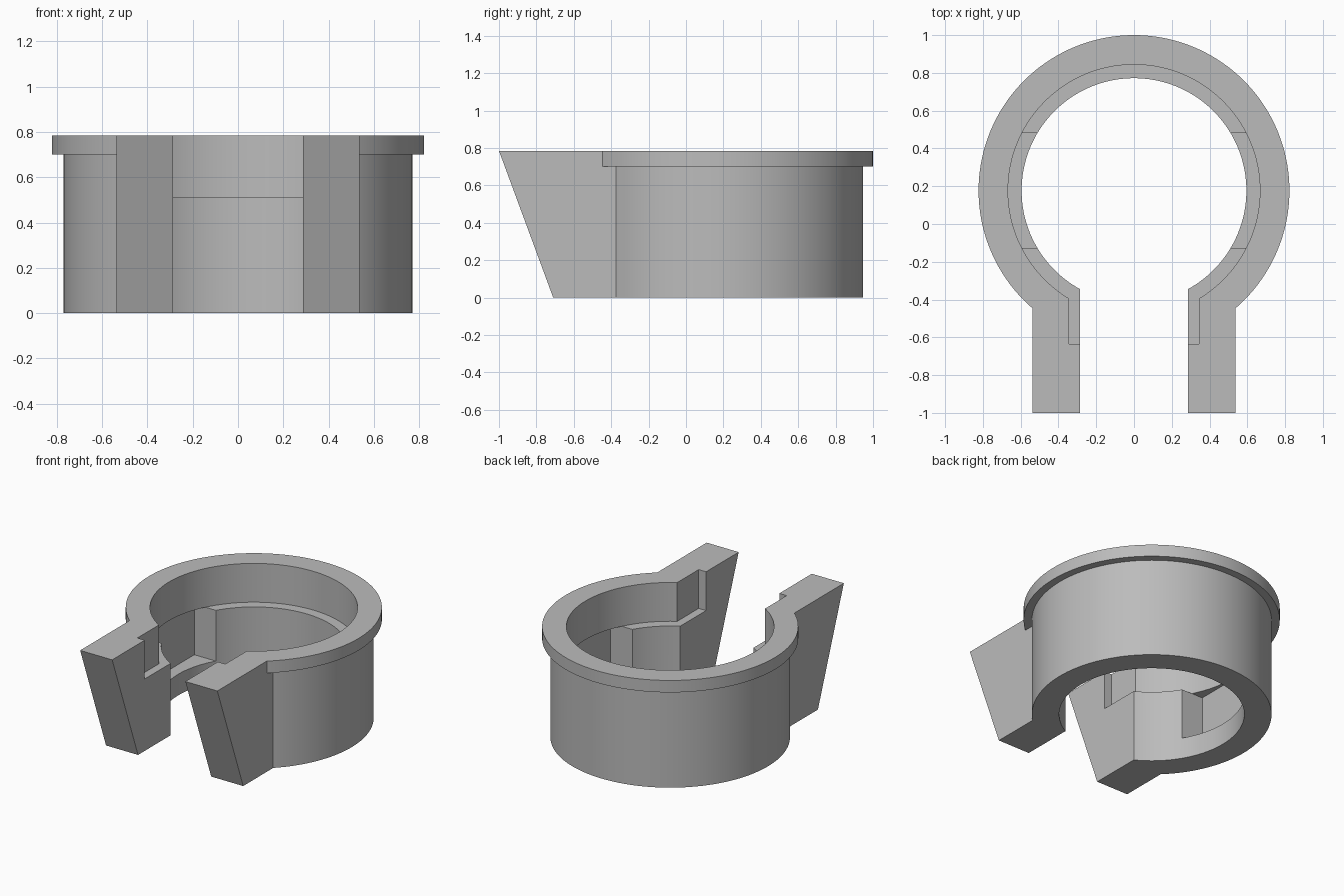
import bpy
import bmesh
from mathutils import Matrix, Vector

cube = bpy.data.objects.get("Cube")
if cube:
    bpy.data.objects.remove(cube, do_unlink=True)

H = 0.785        # total height
LEDGE = 0.51     # height of the inner ledge
CY = 0.177       # ring axis position in y


def finish(name, bm):
    bmesh.ops.recalc_face_normals(bm, faces=bm.faces)
    mesh = bpy.data.meshes.new(name)
    bm.to_mesh(mesh)
    bm.free()
    obj = bpy.data.objects.new(name, mesh)
    bpy.context.collection.objects.link(obj)
    return obj


def cylinder(name, radius, z0, z1):
    bm = bmesh.new()
    bmesh.ops.create_cone(bm, cap_ends=True, segments=144, radius1=radius, radius2=radius,
                          depth=z1 - z0, matrix=Matrix.Translation((0, CY, (z0 + z1) / 2)))
    return finish(name, bm)


def prism(name, half_width, profile):
    """Extrude a (y, z) profile across x, symmetric about x = 0."""
    bm = bmesh.new()
    face = bm.faces.new([bm.verts.new((-half_width, y, z)) for y, z in profile])
    ext = bmesh.ops.extrude_face_region(bm, geom=[face])
    verts = [g for g in ext["geom"] if isinstance(g, bmesh.types.BMVert)]
    bmesh.ops.translate(bm, verts=verts, vec=Vector((2 * half_width, 0, 0)))
    return finish(name, bm)


def block(name, half_width, y0, y1, z0, z1):
    return prism(name, half_width, [(y0, z0), (y1, z0), (y1, z1), (y0, z1)])


def combine(target, tool, operation):
    tool.hide_render = True
    mod = target.modifiers.new(tool.name, 'BOOLEAN')
    mod.operation = operation
    mod.solver = 'EXACT'
    mod.object = tool
    bpy.context.view_layer.objects.active = target
    bpy.ops.object.modifier_apply(modifier=mod.name)
    bpy.data.objects.remove(tool, do_unlink=True)


# Solid body: ring wall, top flange and slanted arms
clamp = cylinder("open_ring_clamp", 0.77, 0, H)
combine(clamp, cylinder("flange", 0.823, 0.70, H), 'UNION')
combine(clamp, prism("arms", 0.538, [(-1, H), (-0.71, 0), (0, 0), (0, H)]), 'UNION')

# Bore, wider upper bore, mouth, arm recesses and side pockets
for cutter in (
    cylinder("bore", 0.595, -0.2, 1),
    cylinder("upper_bore", 0.667, LEDGE, 1),
    block("mouth", 0.287, -1.2, 0, -0.2, 1),
    block("arm_recesses", 0.345, -0.635, 0, LEDGE, 1),
    block("side_pockets", 0.68, CY - 0.305, CY + 0.305, 0.15, LEDGE),
):
    combine(clamp, cutter, 'DIFFERENCE')

# Single grey material
grey = bpy.data.materials.new("plain_grey")
grey.use_nodes = True
colour = (0.5, 0.5, 0.5, 1)
grey.diffuse_color = colour
grey.node_tree.nodes["Principled BSDF"].inputs["Base Color"].default_value = colour
clamp.data.materials.clear()
clamp.data.materials.append(grey)
for poly in clamp.data.polygons:
    poly.material_index = 0

# Smooth curved walls with sharp edges
bpy.ops.object.select_all(action='DESELECT')
clamp.select_set(True)
bpy.context.view_layer.objects.active = clamp
bpy.ops.object.shade_smooth_by_angle()
